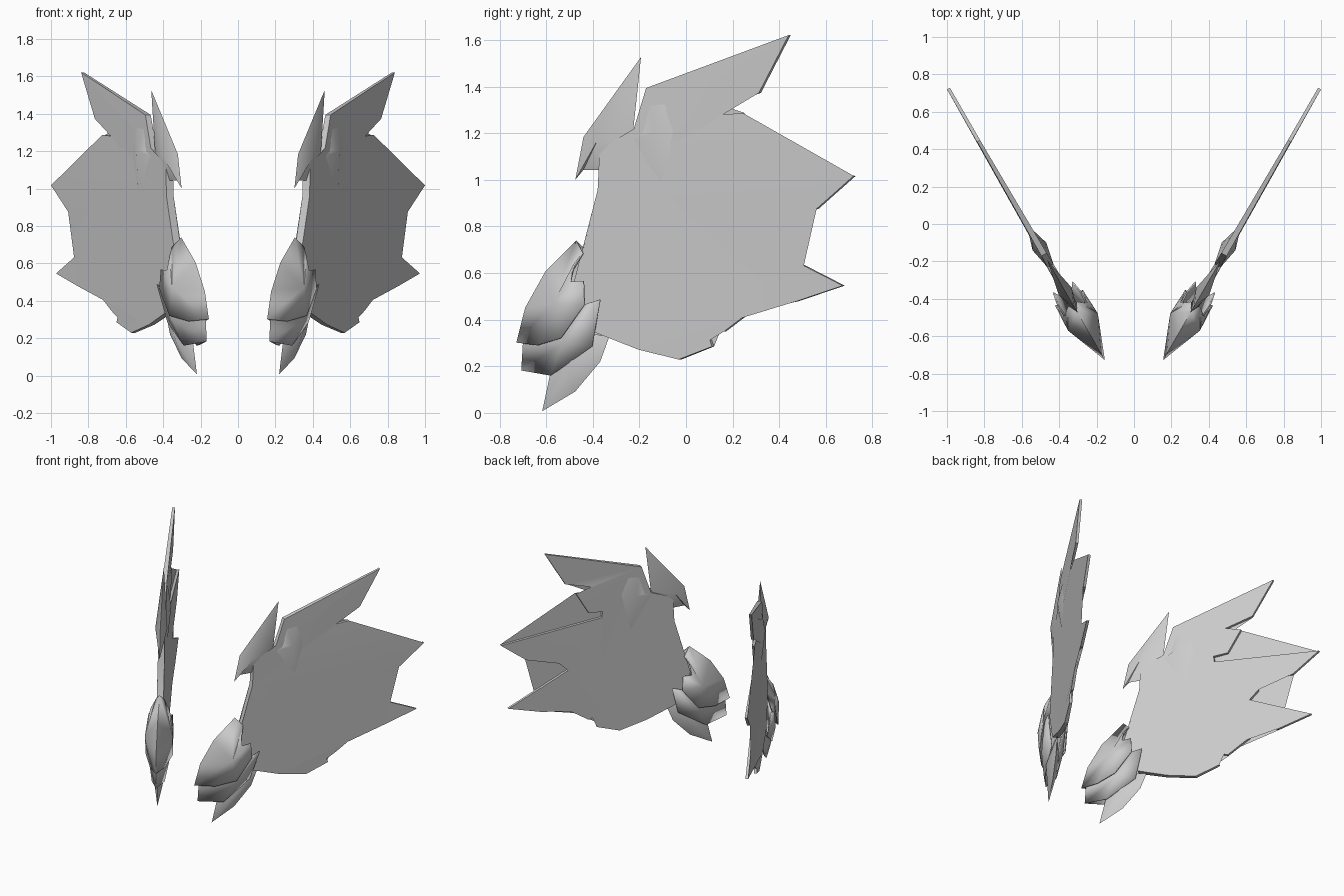
import bpy, bmesh, math
from mathutils import Vector

if "Cube" in bpy.data.objects:
    bpy.data.objects.remove(bpy.data.objects["Cube"])

grey = bpy.data.materials.new("plain_grey")
grey.diffuse_color = (0.6, 0.6, 0.6, 1)
grey.use_nodes = True
grey.node_tree.nodes["Principled BSDF"].inputs["Base Color"].default_value = grey.diffuse_color

ANGLE = math.radians(30)
NORMAL = Vector((math.cos(ANGLE), -math.sin(ANGLE), 0))


def place(y, z, d=0.0, side=1):
    """Point on the slanted wing plane, pushed out by d on one side."""
    base = y + d / 2
    return Vector((0.575 + 0.576 * base, base, z)) + NORMAL * d * side


def finish(name, bm, angle, thickness=0.0):
    bmesh.ops.recalc_face_normals(bm, faces=bm.faces)
    mesh = bpy.data.meshes.new(name)
    bm.to_mesh(mesh)
    bm.free()
    mesh.materials.append(grey)
    ob = bpy.data.objects.new(name, mesh)
    bpy.context.collection.objects.link(ob)
    bpy.ops.object.select_all(action='DESELECT')
    ob.select_set(True)
    bpy.context.view_layer.objects.active = ob
    bpy.ops.object.shade_smooth_by_angle(angle=math.radians(angle))
    if thickness:
        ob.modifiers.new("thickness", 'SOLIDIFY').thickness = thickness
    ob.modifiers.new("mirror", 'MIRROR').use_mirror_merge = False
    return ob


def lens(name, outline, centre, d, angle=50):
    """Blade with a sharp rim that swells to a peak on both sides."""
    bm = bmesh.new()
    rim = [bm.verts.new(place(y, z)) for y, z in outline]
    for side in (1, -1):
        peak = bm.verts.new(place(*centre, 0) + NORMAL * d * side)
        for a, b in zip(rim, rim[1:] + rim[:1]):
            bm.faces.new((a, b, peak))
    return finish(name, bm, angle)


def shell(name, ridge, rear, centre):
    """V-shaped plate: shared front ridge, two flared sides, open behind."""
    bm = bmesh.new()
    front = [bm.verts.new(place(y, z)) for y, z in ridge]
    for side in (1, -1):
        loop = front + [bm.verts.new(place(*p, side)) for p in rear]
        peak = bm.verts.new(place(*centre, side))
        count = len(loop)
        for i in range(count):
            bm.faces.new((loop[i], loop[(i + 1) % count], peak))
    return finish(name, bm, 60, 0.008)


# Jagged wing panel, thicker toward the leading edge
wing = [(-.163, 1.394), (.445, 1.621), (.317, 1.373), (.154, 1.317),
        (.141, 1.278), (.248, 1.287), (.167, 1.128), (.081, 1.12),
        (.086, 1.077), (.724, 1.017), (.565, .876), (.347, .889),
        (.287, .837), (.355, .803), (.30, .739), (.677, .546),
        (.475, .478), (.278, .563), (.253, .529), (.308, .456),
        (.167, .349), (.077, .392), (.116, .285), (-.026, .229),
        (-.197, .272), (-.38, .345), (-.47, .56), (-.424, .72),
        (-.368, .957), (-.36, 1.13), (-.223, 1.193)]
bm = bmesh.new()
layers = []
for side in (1, -1):
    layer = []
    for y, z in wing:
        half = 0.009 + 0.014 * min(1, max(0, (0.1 - y) / 0.5))
        layer.append(bm.verts.new(place(y, z) + NORMAL * half * side))
    layers.append(layer)
caps = [bm.faces.new(layer) for layer in layers]
for i in range(len(wing)):
    j = (i + 1) % len(wing)
    bm.faces.new((layers[0][i], layers[0][j], layers[1][j], layers[1][i]))
bmesh.ops.triangulate(bm, faces=caps)
finish("wing_panel", bm, 30)

# Swollen fold at the top of the wing
lens("wing_fold", [(-.30, 1.155), (-.223, 1.193), (-.163, 1.394),
                   (-.06, 1.40), (0, 1.22), (-.08, .82)],
     (-.12, 1.2), 0.042, 60)

# Upper blade
lens("upper_blade", [(-.193, 1.527), (-.44, 1.184), (-.475, 1.0),
                     (-.44, 1.043), (-.355, 1.043), (-.23, 1.18)],
     (-.36, 1.17), 0.04)

# Lower fin
lens("lower_fin", [(-.617, .007), (-.58, .18), (-.44, .35), (-.33, .325),
                   (-.368, .22), (-.475, .092)], (-.48, .2), 0.045)

# Overlapping plates at the front
shell("front_plate_upper",
      [(-.471, .739), (-.604, .606), (-.69, .452), (-.728, .302)],
      [(-.64, .29, .05), (-.54, .32, .09), (-.437, .465, .085),
       (-.441, .567, .08), (-.497, .563, .08), (-.484, .636, .06),
       (-.445, .687, .03)], (-.57, .47, .092))
shell("front_plate_lower",
      [(-.69, .40), (-.70, .30), (-.707, .182)],
      [(-.582, .16, .043), (-.403, .285, .03), (-.368, .486, .062),
       (-.437, .465, .075), (-.56, .36, .06)], (-.53, .3, .072))
